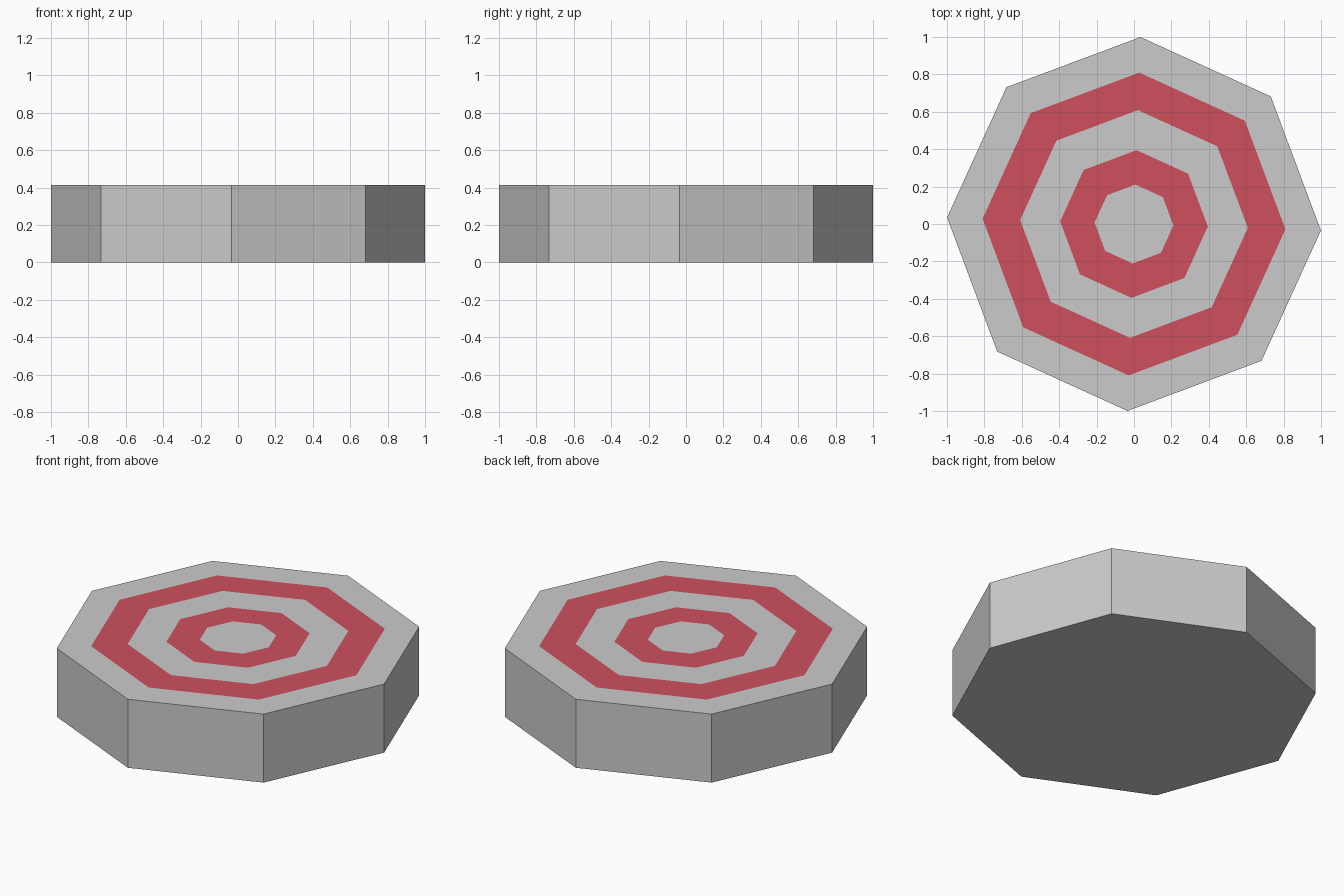
import bpy, bmesh
from math import cos, sin, pi, radians

if "Cube" in bpy.data.objects:
    bpy.data.objects.remove(bpy.data.objects["Cube"])

SIDES, TURN, TOP = 8, radians(-2), 0.413
RADII = [1.0, 0.81, 0.609, 0.395, 0.211]


def octagon(bm, r, z):
    return [bm.verts.new((r * cos(TURN + 2 * pi * i / SIDES),
                          r * sin(TURN + 2 * pi * i / SIDES), z)) for i in range(SIDES)]


def bridge(bm, outer, inner):
    for i in range(SIDES):
        j = (i + 1) % SIDES
        bm.faces.new((outer[i], outer[j], inner[j], inner[i]))


def finish(bm, name, mat=None):
    mesh = bpy.data.meshes.new(name)
    bm.to_mesh(mesh)
    bm.free()
    ob = bpy.data.objects.new(name, mesh)
    bpy.context.collection.objects.link(ob)
    if mat:
        mesh.materials.append(mat)


red = bpy.data.materials.new("red_paint")
red.diffuse_color = (0.62, 0.08, 0.11, 1)
red.use_nodes = True
red.node_tree.nodes["Principled BSDF"].inputs["Base Color"].default_value = red.diffuse_color

# Grey octagonal slab; its top is left open where the painted rings sit flush
bm = bmesh.new()
base = octagon(bm, RADII[0], 0)
tops = [octagon(bm, r, TOP) for r in RADII]
bm.faces.new(base[::-1])
bridge(bm, base, tops[0])
bridge(bm, tops[0], tops[1])
bridge(bm, tops[2], tops[3])
bm.faces.new(tops[4])
finish(bm, "target_body")

# Red rings
for name, k in (("outer_red_ring", 1), ("inner_red_ring", 3)):
    bm = bmesh.new()
    bridge(bm, octagon(bm, RADII[k], TOP), octagon(bm, RADII[k + 1], TOP))
    finish(bm, name, red)
